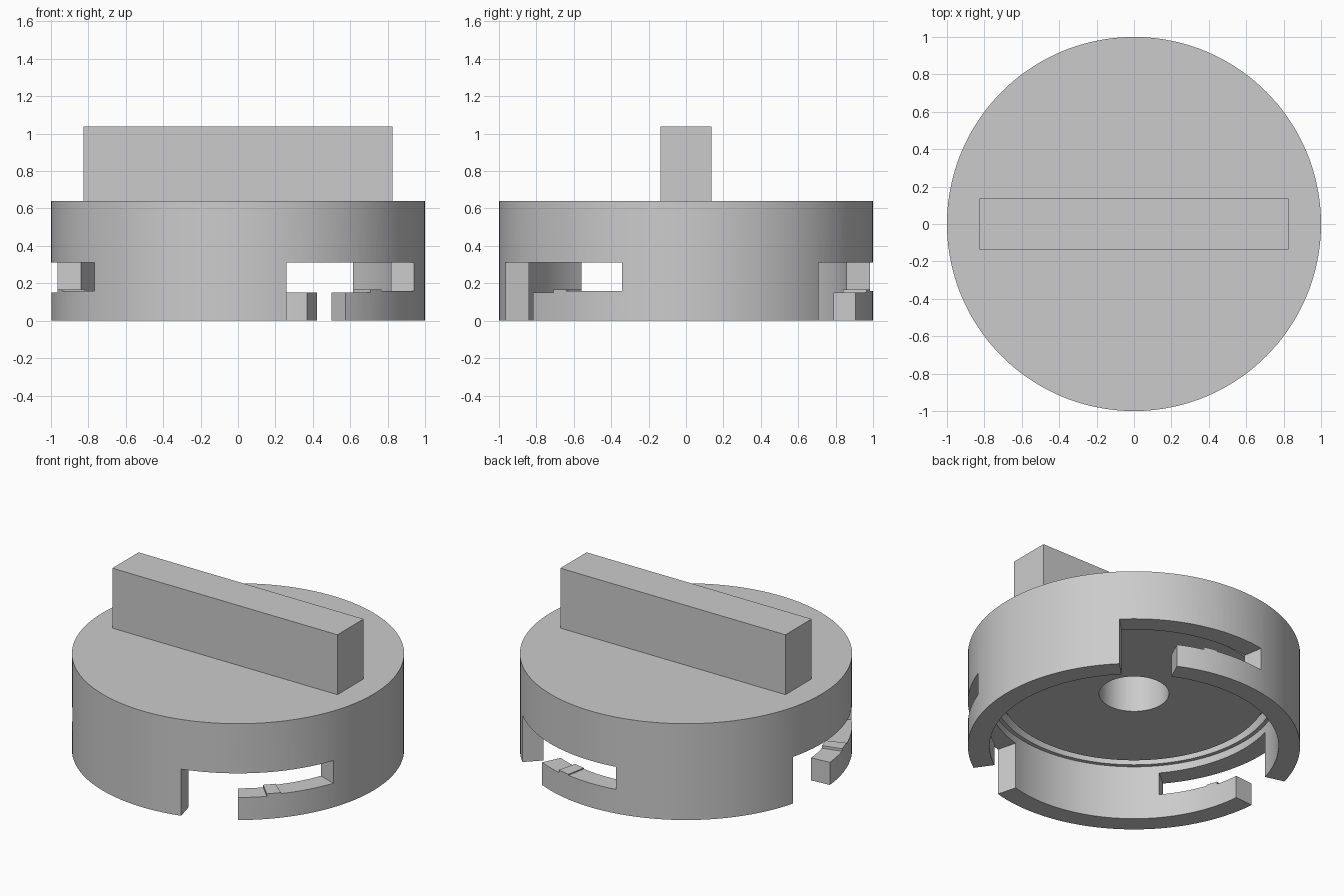
import bpy
import bmesh
from math import cos, sin, radians, pi

cube = bpy.data.objects.get("Cube")
if cube:
    bpy.data.objects.remove(cube, do_unlink=True)

STEP = 2.5            # degrees per wall facet
INNER, OUTER = 0.87, 1.0
SLOT_TOP = 0.31

grey = bpy.data.materials.new("plain grey")
grey.use_nodes = True
colour = (0.6, 0.6, 0.6, 1)
grey.diffuse_color = colour
grey.node_tree.nodes["Principled BSDF"].inputs["Base Color"].default_value = colour


def make_object(name, bm):
    bmesh.ops.recalc_face_normals(bm, faces=bm.faces)
    mesh = bpy.data.meshes.new(name)
    bm.to_mesh(mesh)
    bm.free()
    mesh.materials.append(grey)
    obj = bpy.data.objects.new(name, mesh)
    bpy.context.collection.objects.link(obj)
    return obj


def activate(obj):
    bpy.ops.object.select_all(action='DESELECT')
    obj.select_set(True)
    bpy.context.view_layer.objects.active = obj


def arc_block(name, a0, a1, r0, r1, z0, z1):
    """Solid ring segment between two angles."""
    bm = bmesh.new()
    section = [(r0, z0), (r1, z0), (r1, z1), (r0, z1)]
    count = round((a1 - a0) / STEP)
    rings = []
    for i in range(count + 1):
        a = radians(a0 + i * STEP)
        rings.append([bm.verts.new((r * cos(a), r * sin(a), z)) for r, z in section])
    for p, q in zip(rings, rings[1:]):
        for k in range(4):
            n = (k + 1) % 4
            bm.faces.new((p[k], p[n], q[n], q[k]))
    bm.faces.new(rings[0])
    bm.faces.new(rings[-1])
    return make_object(name, bm)


# Cap body: turned profile with a sealing groove and a blind centre hole
profile = [(0, 0.61), (0.21, 0.61), (0.21, 0.365), (0.80, 0.365), (0.80, 0.43),
           (0.845, 0.43), (0.845, 0.36), (INNER, 0.36), (INNER, 0), (OUTER, 0),
           (OUTER, 0.64), (0, 0.64)]
bm = bmesh.new()
verts = [bm.verts.new((r, 0, z)) for r, z in profile]
edges = [bm.edges.new(pair) for pair in zip(verts, verts[1:])]
bmesh.ops.spin(bm, geom=verts + edges, cent=(0, 0, 0), axis=(0, 0, 1),
               angle=2 * pi, steps=round(360 / STEP), use_merge=True)
bmesh.ops.remove_doubles(bm, verts=bm.verts, dist=0.0001)
body = make_object("cap_body", bm)

# Three bayonet slots: open entry, lowered approach, locking window
cuts = [(-75, -55, -0.1), (-65, -45, 0.15), (-50, -20, 0.16)]
for turn in (0, 120, 240):
    for a0, a1, floor in cuts:
        cutter = arc_block("slot_cutter", a0 + turn, a1 + turn, 0.75, 1.1, floor, SLOT_TOP)
        cutter.hide_render = True
        activate(body)
        mod = body.modifiers.new("slot", 'BOOLEAN')
        mod.operation = 'DIFFERENCE'
        mod.solver = 'EXACT'
        mod.object = cutter
        bpy.ops.object.modifier_apply(modifier=mod.name)
        bpy.data.objects.remove(cutter, do_unlink=True)

activate(body)
bpy.ops.object.shade_smooth_by_angle(angle=radians(30))

# Small locking bump on each arm
for number, turn in enumerate((0, 120, 240), 1):
    arc_block(f"locking_bump_{number}", turn - 45, turn - 40, INNER, OUTER, 0.14, 0.167)

# Grip bar across the top
bm = bmesh.new()
bmesh.ops.create_cube(bm, size=1)
for v in bm.verts:
    v.co.x *= 1.654
    v.co.y *= 0.275
    v.co.z = 0.838 + v.co.z * 0.4
make_object("grip_bar", bm)
